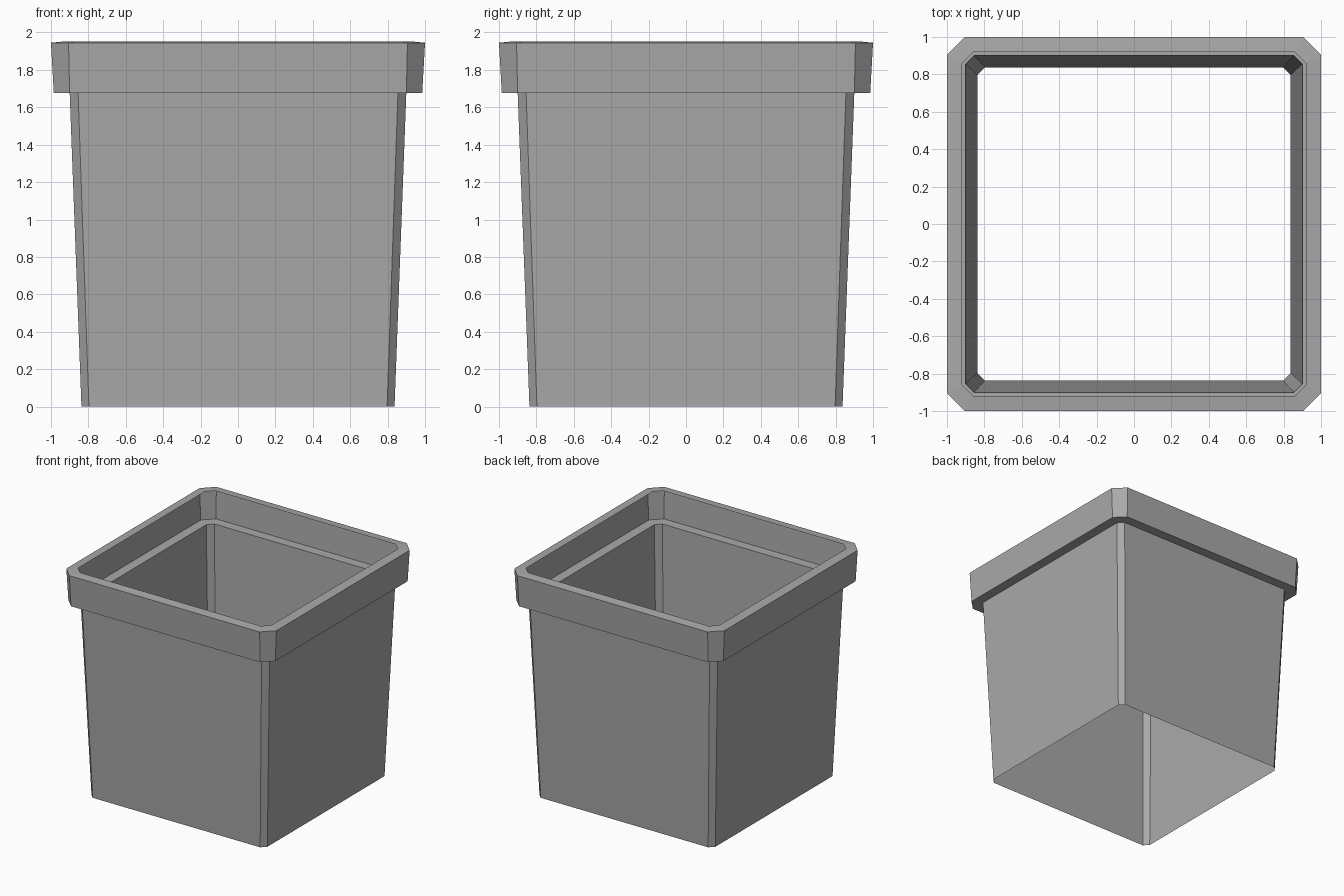
import bpy, bmesh

cube = bpy.data.objects.get("Cube")
if cube:
    bpy.data.objects.remove(cube, do_unlink=True)

plastic = bpy.data.materials.new("grey_plastic")
plastic.use_nodes = True
colour = (0.4, 0.4, 0.4, 1)
plastic.diffuse_color = colour
plastic.node_tree.nodes["Principled BSDF"].inputs["Base Color"].default_value = colour


def square_ring(bm, half, cut, z):
    """Square outline with chamfered corners."""
    f = half - cut
    corners = [(half, -f), (half, f), (f, half), (-f, half),
               (-half, f), (-half, -f), (-f, -half), (f, -half)]
    return [bm.verts.new((x, y, z)) for x, y in corners]


def loft(name, profile):
    """Thin open shell through rings of (half width, corner cut, height)."""
    bm = bmesh.new()
    rings = [square_ring(bm, *p) for p in profile]
    for low, high in zip(rings, rings[1:]):
        for i in range(8):
            j = (i + 1) % 8
            bm.faces.new((low[i], low[j], high[j], high[i]))
    mesh = bpy.data.meshes.new(name)
    bm.to_mesh(mesh)
    bm.free()
    mesh.materials.append(plastic)
    obj = bpy.data.objects.new(name, mesh)
    bpy.context.collection.objects.link(obj)
    return obj


# Tapered wall, open below, then ledge, flared rim and inturned lip
loft("planter_pot", [
    (0.837, 0.04, 0.0),
    (0.90, 0.045, 1.677),
    (0.985, 0.085, 1.677),
    (1.0, 0.094, 1.945),
    (0.92, 0.06, 1.953),
])
